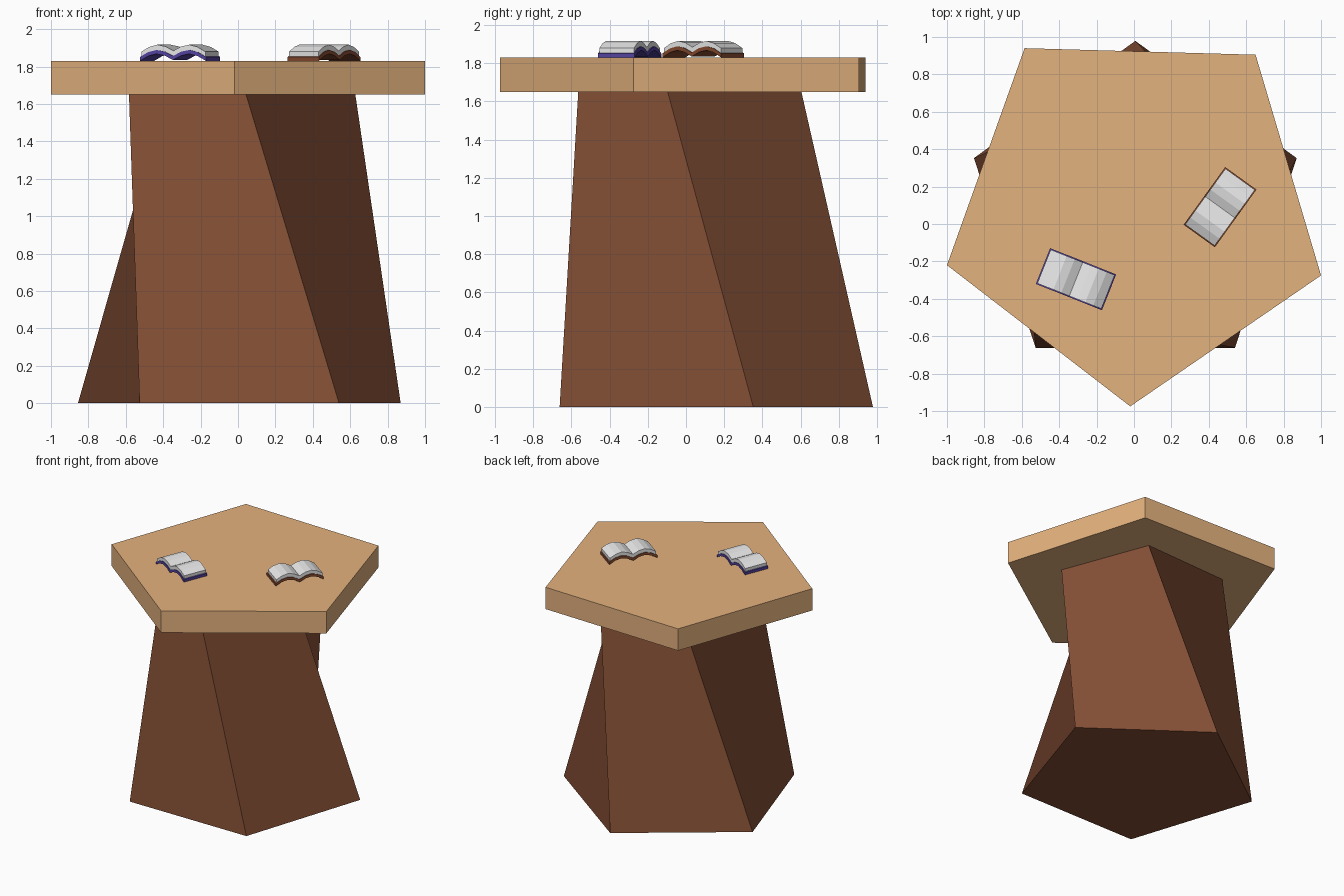
import bpy, bmesh, math
from mathutils import Matrix

if "Cube" in bpy.data.objects:
    bpy.data.objects.remove(bpy.data.objects["Cube"])


def material(name, r, g, b):
    def lin(c):
        c /= 255
        return c / 12.92 if c <= 0.04045 else ((c + 0.055) / 1.055) ** 2.4
    m = bpy.data.materials.new(name)
    m.diffuse_color = (lin(r), lin(g), lin(b), 1)
    m.use_nodes = True
    m.node_tree.nodes["Principled BSDF"].inputs["Base Color"].default_value = m.diffuse_color
    return m


LIGHT_WOOD = material("light wood", 228, 178, 126)
DARK_WOOD = material("dark wood", 131, 78, 52)
PAPER = material("paper", 232, 232, 232)
PURPLE = material("purple cover", 84, 66, 158)
BROWN = material("brown cover", 130, 72, 46)


def loft(name, lower, upper, mat, matrix=None):
    """Solid between two matching rings, counter-clockwise seen from the upper end."""
    bm = bmesh.new()
    a = [bm.verts.new(p) for p in lower]
    b = [bm.verts.new(p) for p in upper]
    n = len(a)
    for i in range(n):
        j = (i + 1) % n
        bm.faces.new((a[j], b[j], b[i], a[i]))
    bm.faces.new(a[::-1])
    bm.faces.new(b)
    me = bpy.data.meshes.new(name)
    bm.to_mesh(me)
    bm.free()
    me.materials.append(mat)
    ob = bpy.data.objects.new(name, me)
    bpy.context.collection.objects.link(ob)
    if matrix:
        ob.matrix_world = matrix
    return ob


def pentagon(cx, cy, r, start, z):
    angles = [math.radians(start + 72 * i) for i in range(5)]
    return [(cx + r * math.cos(t), cy + r * math.sin(t), z) for t in angles]


# Twisted, tapering pentagonal pedestal, side faces folding inwards
loft("pedestal", pentagon(0.007, 0.072, 0.907, -54, 0),
     pentagon(0.013, 0.072, 0.637, -87.3, 1.65), DARK_WOOD)

# Slightly uneven pentagonal table top
outline = [(-1.0, -0.22), (-0.02, -0.975), (1.0, -0.275), (0.65, 0.905), (-0.585, 0.94)]
loft("table_top", [(x, y, 1.65) for x, y in outline],
     [(x, y, 1.83) for x, y in outline], LIGHT_WOOD)


def arched_slab(name, half_len, half_wid, low, high, mat, matrix):
    """Two-humped sheet: cover or page block of an open book."""
    steps = 4
    xs = [i / steps for i in range(-steps, steps + 1)]

    def hump(t):
        return 0.005 * (1 - abs(t)) + 0.035 * math.sin(math.pi * abs(t))
    ring = [(t * half_len, hump(t) + low) for t in xs]
    ring += [(t * half_len, hump(t) + high) for t in reversed(xs)]
    loft(name, [(x, half_wid, z) for x, z in ring],
         [(x, -half_wid, z) for x, z in ring], mat, matrix)


# Open books lying on the table
for label, x, y, angle, cover in (("left", -0.31, -0.295, -21.7, PURPLE),
                                  ("right", 0.46, 0.09, 54.2, BROWN)):
    place = Matrix.Translation((x, y, 1.83)) @ Matrix.Rotation(math.radians(angle), 4, 'Z')
    arched_slab(label + "_book_cover", 0.190, 0.103, 0.0, 0.021, cover, place)
    arched_slab(label + "_book_pages", 0.184, 0.097, 0.017, 0.049, PAPER, place)
